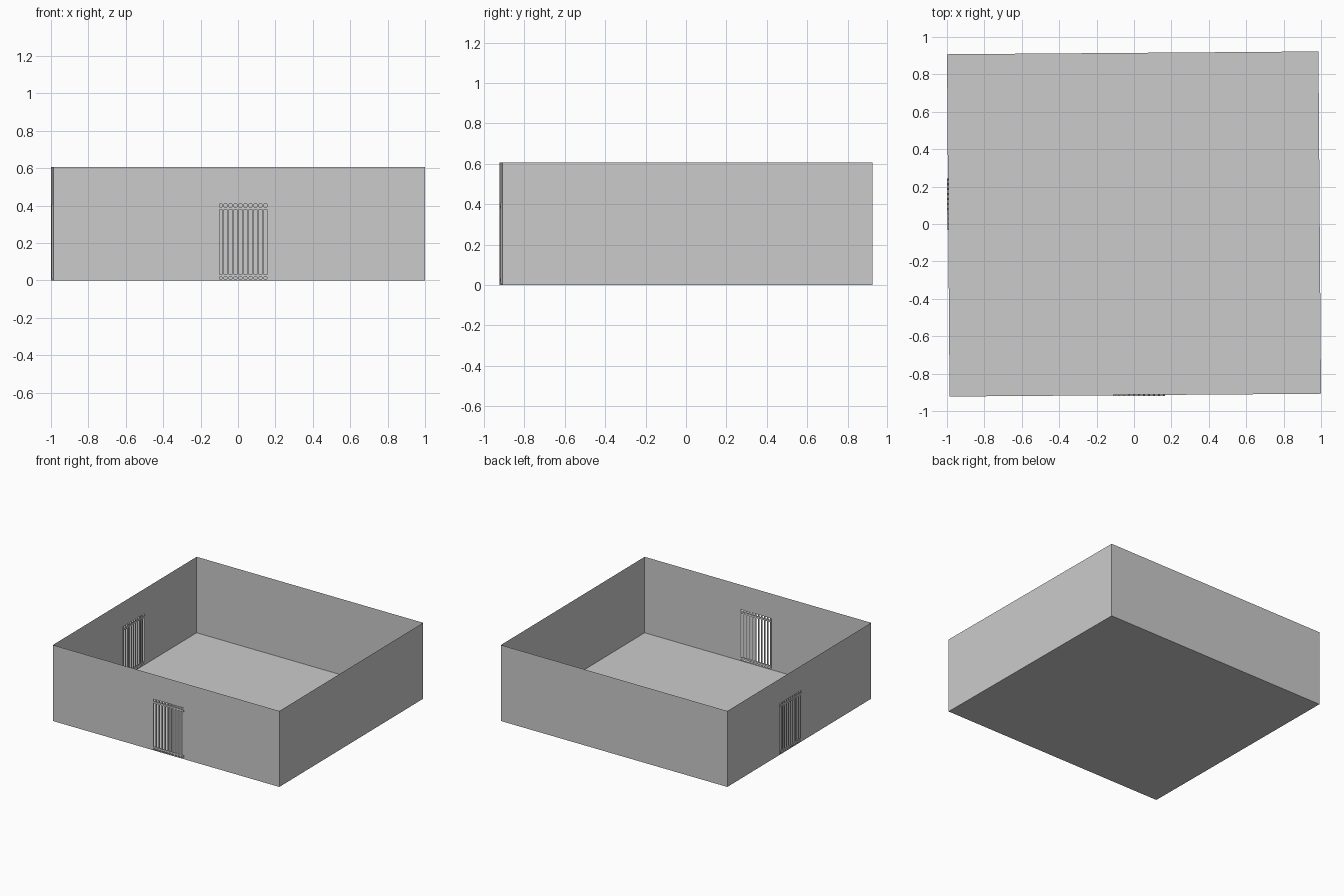
import bpy, bmesh, math
from mathutils import Matrix, Vector

if "Cube" in bpy.data.objects:
    bpy.data.objects.remove(bpy.data.objects["Cube"])

HX, HY, H = 0.993, 0.915, 0.605      # half width, half depth, wall height
GW, Z0, Z1 = 0.276, 0.008, 0.408     # gate opening width, bottom, top
YAW = Matrix.Rotation(math.radians(0.43), 4, 'Z')


def finish(name, bm, mat):
    bmesh.ops.remove_doubles(bm, verts=bm.verts, dist=1e-5)
    bm.transform(YAW @ mat)
    me = bpy.data.meshes.new(name)
    bm.to_mesh(me)
    bm.free()
    ob = bpy.data.objects.new(name, me)
    bpy.context.collection.objects.link(ob)
    return ob


def wall_frame(angle, dist):
    return Matrix.Rotation(angle, 4, 'Z') @ Matrix.Translation((0, -dist, 0))


# a wall is a sheet in its local xz plane, facing -y, with an optional opening
def wall(name, half, frame, gate_x=None):
    bm = bmesh.new()

    def quad(pts):
        bm.faces.new([bm.verts.new((x, 0, z)) for x, z in pts])

    outer = [(-half, 0), (half, 0), (half, H), (-half, H)]
    if gate_x is None:
        quad(outer)
    else:
        a, b = gate_x - GW / 2, gate_x + GW / 2
        inner = [(a, Z0), (b, Z0), (b, Z1), (a, Z1)]
        for i in range(4):
            j = (i + 1) % 4
            quad([outer[i], outer[j], inner[j], inner[i]])
    finish(name, bm, frame)


# a gate is a row of bars tied by two rails
def gate(name, frame, gate_x, count=11):
    bm = bmesh.new()

    def box(x, z, sx, sy, sz):
        m = Matrix.Translation((x, 0, z)) @ Matrix.Diagonal((sx, sy, sz, 1))
        bmesh.ops.create_cube(bm, size=1, matrix=m)

    bar_w = 0.011
    span = GW - bar_w
    for i in range(count):
        box(gate_x - span / 2 + span * i / (count - 1), (Z0 + Z1) / 2,
            bar_w, 0.007, Z1 - Z0)
    for z in (0.024, 0.386):
        box(gate_x, z, GW, 0.010, 0.014)
    finish(name, bm, frame)


# floor
bm = bmesh.new()
bm.faces.new([bm.verts.new((sx * HX, sy * HY, 0))
              for sx, sy in ((-1, -1), (1, -1), (1, 1), (-1, 1))])
finish("floor", bm, Matrix.Identity(4))

# walls and gates
front, left = wall_frame(0, HY), wall_frame(-math.pi / 2, HX)
wall("front_wall", HX, front, 0.02)
wall("left_wall", HY, left, -0.114)
wall("right_wall", HY, wall_frame(math.pi / 2, HX))
wall("back_wall", HX, wall_frame(math.pi, HY))
gate("front_gate", front, 0.02)
gate("left_gate", left, -0.114)
